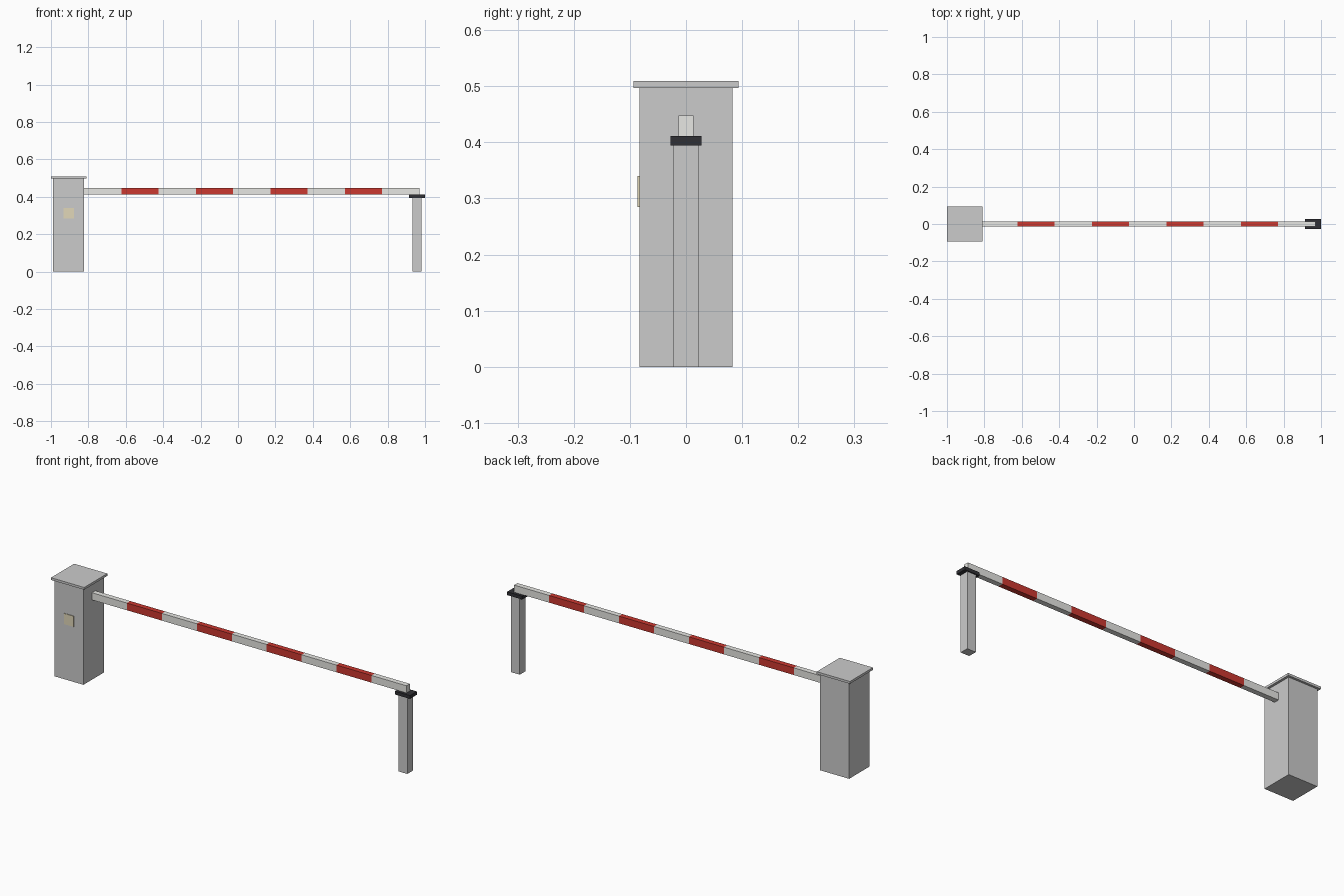
import bpy, bmesh
from mathutils import Vector

if "Cube" in bpy.data.objects:
    bpy.data.objects.remove(bpy.data.objects["Cube"])


def material(name, rgb):
    m = bpy.data.materials.new(name)
    m.diffuse_color = (*rgb, 1)
    m.use_nodes = True
    m.node_tree.nodes["Principled BSDF"].inputs["Base Color"].default_value = m.diffuse_color
    return m


def box(name, lo, hi, mat=None):
    """Axis-aligned box between two corners."""
    lo, hi = Vector(lo), Vector(hi)
    bm = bmesh.new()
    bmesh.ops.create_cube(bm, size=1)
    bmesh.ops.scale(bm, vec=hi - lo, verts=bm.verts)
    me = bpy.data.meshes.new(name)
    bm.to_mesh(me)
    bm.free()
    ob = bpy.data.objects.new(name, me)
    ob.location = (lo + hi) / 2
    bpy.context.collection.objects.link(ob)
    if mat:
        me.materials.append(mat)
    return ob


white = material("white_paint", (0.8, 0.8, 0.77))
red = material("red_paint", (0.6, 0.04, 0.03))
black = material("black_rubber", (0.03, 0.03, 0.035))
cream = material("cream_panel", (0.75, 0.68, 0.48))

# Drive cabinet with overhanging lid and control panel
box("cabinet", (-0.988, -0.083, 0), (-0.823, 0.083, 0.497))
box("cabinet_lid", (-1.0, -0.094, 0.497), (-0.811, 0.094, 0.509))
box("control_panel", (-0.933, -0.086, 0.285), (-0.877, -0.083, 0.34), cream)

# Boom in alternating stripes
start, end, count = -0.823, 0.97, 9
step = (end - start) / count
for i in range(count):
    x = start + i * step
    box(f"boom_stripe_{i + 1}", (x, -0.0135, 0.411), (x + step, 0.0135, 0.448),
        red if i % 2 else white)

# Support post with boom rest
box("support_post", (0.932, -0.0225, 0), (0.981, 0.0225, 0.394))
box("boom_rest", (0.914, -0.028, 0.394), (1.0, 0.028, 0.411), black)
